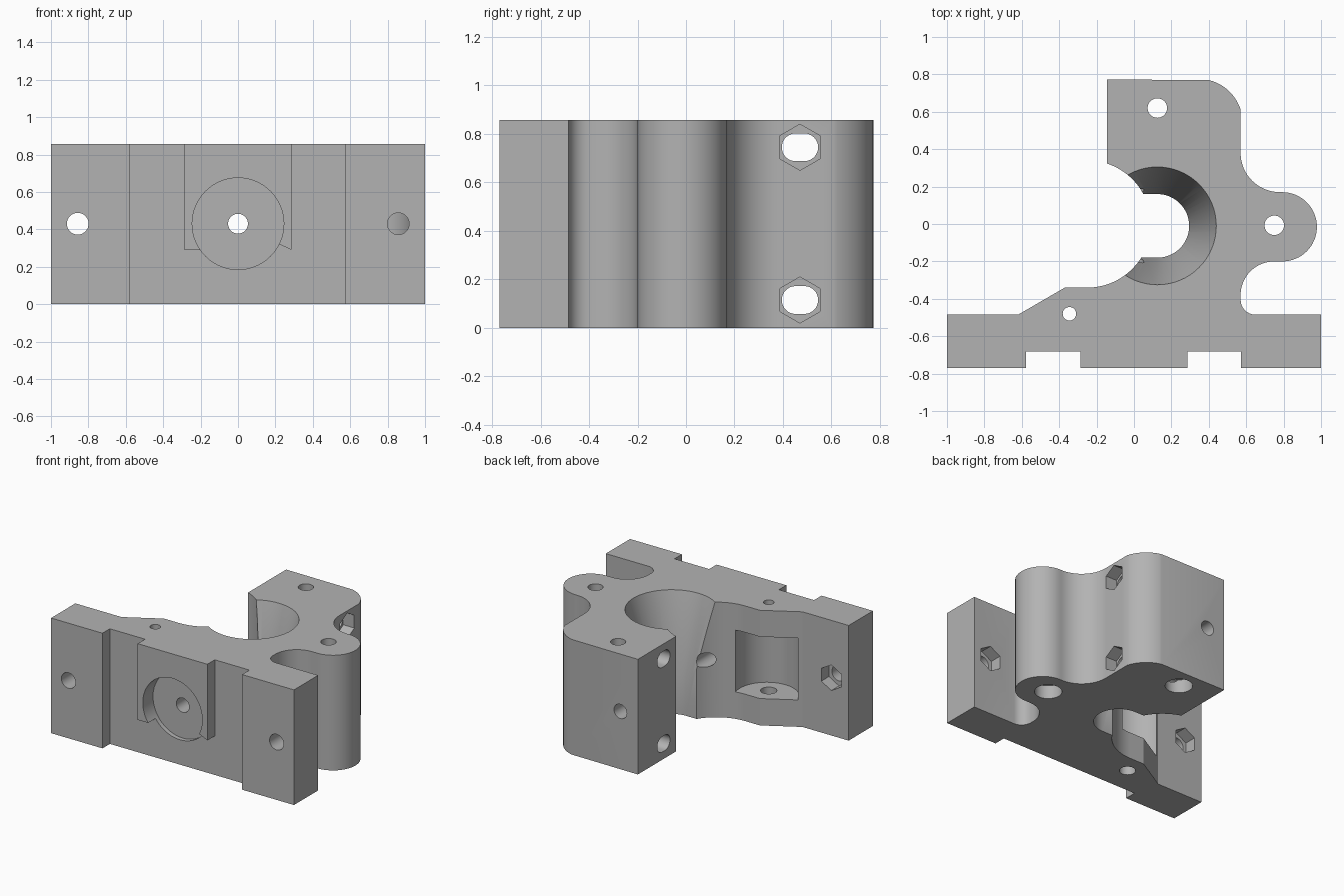
import bpy, bmesh, math

if "Cube" in bpy.data.objects:
    bpy.data.objects.remove(bpy.data.objects["Cube"])

H = 0.857     # body height
MID = 0.43    # height of the horizontal holes


def arc(cx, cy, r, a0, a1, n=16):
    """Points along an arc, angles in degrees."""
    return [(cx + r * math.cos(math.radians(a0 + (a1 - a0) * i / n)),
             cy + r * math.sin(math.radians(a0 + (a1 - a0) * i / n)))
            for i in range(n + 1)]


def circle(cx, cy, r, n=48):
    return arc(cx, cy, r, 0, 360, n)[:-1]


def hexagon(cx, cy, r=0.095):
    return arc(cx, cy, r, 30, 390, 6)[:-1]


def prism(name, pts, axis, a, b, end_pts=None):
    """Profile swept along an axis from a to b, optionally to another profile."""
    place = {'x': lambda u, v, w: (w, u, v),
             'y': lambda u, v, w: (u, w, v),
             'z': lambda u, v, w: (u, v, w)}[axis]
    bm = bmesh.new()
    lo = [bm.verts.new(place(u, v, a)) for u, v in pts]
    hi = [bm.verts.new(place(u, v, b)) for u, v in (end_pts or pts)]
    bm.faces.new(lo)
    bm.faces.new(hi)
    for i in range(len(lo)):
        j = (i + 1) % len(lo)
        bm.faces.new((lo[i], lo[j], hi[j], hi[i]))
    bmesh.ops.recalc_face_normals(bm, faces=bm.faces)
    mesh = bpy.data.meshes.new(name)
    bm.to_mesh(mesh)
    bm.free()
    obj = bpy.data.objects.new(name, mesh)
    bpy.context.collection.objects.link(obj)
    return obj


# Main outline: base plate, clamp opening with bore, rear block, side lug
outline = [(-1, -0.77), (-1, -0.485), (-0.62, -0.485), (-0.37, -0.34)]
outline += arc(-0.25, 0, 0.34, -90, -32, 20)
outline += arc(0.125, -0.01, 0.17, -90, 90, 32)
outline += arc(-0.25, 0, 0.34, 28, 72, 16)
outline += [(-0.145, 0.773)]
outline += arc(0.345, 0.54, 0.236, 76, 17)
outline += arc(0.78, 0.38, 0.21, 180, 270)
outline += arc(0.793, -0.015, 0.185, 90, -90, 32)
outline += arc(0.75, -0.38, 0.18, 90, 180)
outline += arc(0.65, -0.405, 0.08, 180, 270, 8)
outline += [(1, -0.485), (1, -0.77)]
body = prism("bracket_body", outline, 'z', 0, H)

cutters = []


def cut(name, *args):
    cutters.append(prism(name, *args))


# Front channel, leaving the raised centre pad, then its round pocket
cut("front_channel", [(-0.577, -0.1), (0.573, -0.1), (0.573, 1), (0.287, 1),
                      (0.287, 0.29), (0.22, 0.32), (-0.2, 0.29),
                      (-0.287, 0.29), (-0.287, 1), (-0.577, 1)], 'y', -1, -0.683)
cut("round_pocket", circle(0, MID, 0.245, 64), 'y', -1, -0.65)

# Tapered mouth of the bore
slope = (0.315 - 0.17) / (H - 0.29)
cut("tapered_mouth", circle(0.125, -0.01, 0.17 - slope * 0.09, 64), 'z', 0.2, H + 0.1,
    circle(0.125, -0.01, 0.315 + slope * 0.1, 64))

# Curved roller pocket in the sloped shoulder and its pin hole
cut("roller_pocket", circle(-0.385, -0.4, 0.22, 64), 'z', 0.2, 0.66)
cut("pin_hole_top", circle(-0.345, -0.48, 0.036), 'z', 0.5, 1)
cut("pin_hole_bottom", circle(-0.345, -0.48, 0.055), 'z', -0.1, 0.4)

# Centre hole along the whole depth
cut("centre_hole", circle(0, MID, 0.053), 'y', -1, 1)

# Plate holes with nut recesses on the back
for x in (-0.857, 0.857):
    cut("plate_hole", circle(x, MID, 0.058), 'y', -1, -0.4)
    cut("plate_nut", hexagon(x, MID), 'y', -0.575, -0.4)

# Clamp slots through the rear block with nut recesses on the right
for z in (0.115, 0.745):
    slot = arc(0.4875, z, 0.0575, -90, 90) + arc(0.4525, z, 0.0575, 90, 270)
    cut("clamp_slot", slot, 'x', -0.4, 0.8)
    cut("clamp_nut", hexagon(0.47, z), 'x', 0.48, 0.8)

# Vertical screw holes with wider seats underneath
for x, y in ((0.125, 0.62), (0.75, -0.007)):
    cut("screw_hole", circle(x, y, 0.052), 'z', -0.1, 1)
    cut("screw_seat", circle(x, y, 0.093), 'z', -0.1, 0.1)

# Apply the cuts
bpy.context.view_layer.objects.active = body
for c in cutters:
    m = body.modifiers.new("cut", 'BOOLEAN')
    m.operation = 'DIFFERENCE'
    m.solver = 'EXACT'
    m.object = c
    bpy.ops.object.modifier_apply(modifier=m.name)
    bpy.data.objects.remove(c)

# Colour and shading
grey = bpy.data.materials.new("plain grey")
grey.diffuse_color = (0.45, 0.45, 0.45, 1)
grey.use_nodes = True
grey.node_tree.nodes["Principled BSDF"].inputs["Base Color"].default_value = grey.diffuse_color
body.data.materials.clear()
body.data.materials.append(grey)
for p in body.data.polygons:
    p.material_index = 0
body.select_set(True)
bpy.ops.object.shade_smooth_by_angle(angle=math.radians(30))
